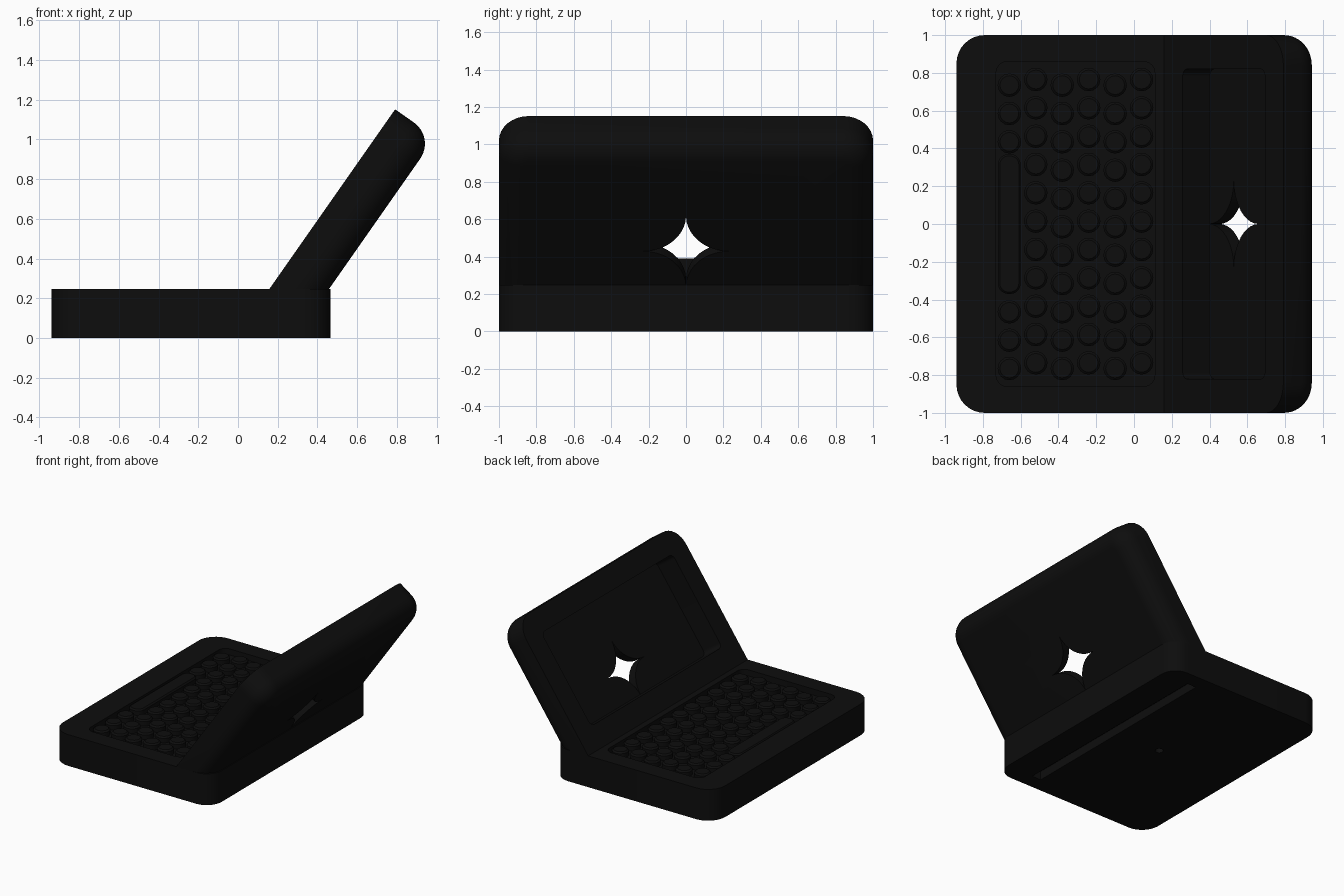
import bpy, bmesh, math
from mathutils import Vector

if "Cube" in bpy.data.objects:
    bpy.data.objects.remove(bpy.data.objects["Cube"])

black = bpy.data.materials.new("near_black")
black.diffuse_color = (0.004, 0.004, 0.004, 1)
black.use_nodes = True
black.node_tree.nodes["Principled BSDF"].inputs["Base Color"].default_value = black.diffuse_color

TILT = math.atan2(0.90, 0.63)
UP = Vector((math.cos(TILT), 0, math.sin(TILT)))       # along the lid
OUT = Vector((math.sin(TILT), 0, -math.cos(TILT)))     # through the lid, to its back
HINGE = Vector((0.16, 0, 0.25))


def flat(a, y, h):
    return Vector((a, y, h))


def lid_pos(s, y, n):
    return HINGE + UP * s + Vector((0, y, 0)) + OUT * n


def rounded(a0, a1, b, r0, r1, steps=8):
    """Rectangle outline a0..a1 by +-b with corner radii r0 (low end), r1 (high end)."""
    pts = []
    for ca, cb, r, start in ((a1 - r1, b - r1, r1, 0), (a0 + r0, b - r0, r0, 90),
                             (a0 + r0, r0 - b, r0, 180), (a1 - r1, r1 - b, r1, 270)):
        n = steps if r > 0 else 0
        for i in range(n + 1):
            t = math.radians(start + (90 * i / n if n else 0))
            pts.append((ca + r * math.cos(t), cb + r * math.sin(t)))
    return pts


def loft(name, layers, place=flat, trim=None):
    """Solid through (outline, height) layers."""
    bm = bmesh.new()
    rings = [[bm.verts.new(place(a, y, h)) for a, y in pts] for pts, h in layers]
    for lo, hi in zip(rings, rings[1:]):
        for i in range(len(lo)):
            j = (i + 1) % len(lo)
            bm.faces.new((lo[i], lo[j], hi[j], hi[i]))
    bm.faces.new(rings[0][::-1])
    bm.faces.new(rings[-1])
    if trim is not None:
        bmesh.ops.bisect_plane(bm, geom=bm.verts[:] + bm.edges[:] + bm.faces[:],
                               plane_co=(0, 0, trim), plane_no=(0, 0, 1), clear_inner=True)
        bmesh.ops.holes_fill(bm, edges=[e for e in bm.edges if e.is_boundary])
    bmesh.ops.recalc_face_normals(bm, faces=bm.faces[:])
    me = bpy.data.meshes.new(name)
    bm.to_mesh(me)
    bm.free()
    ob = bpy.data.objects.new(name, me)
    me.materials.append(black)
    bpy.context.collection.objects.link(ob)
    return ob


def cut(ob, cutter):
    mod = ob.modifiers.new("cut", 'BOOLEAN')
    mod.operation, mod.solver, mod.object = 'DIFFERENCE', 'EXACT', cutter
    bpy.context.view_layer.objects.active = ob
    bpy.ops.object.modifier_apply(modifier=mod.name)
    bpy.data.objects.remove(cutter)


def smooth(ob):
    bpy.ops.object.select_all(action='DESELECT')
    ob.select_set(True)
    bpy.context.view_layer.objects.active = ob
    bpy.ops.object.shade_smooth_by_angle(angle=math.radians(30))


def circle(x, y, r, n=20):
    return [(x + r * math.cos(math.tau * i / n), y + r * math.sin(math.tau * i / n))
            for i in range(n)]


# Base slab with keyboard tray, underside groove and small hole
outline = rounded(-0.94, 0.465, 1.0, 0.15, 0.13)
base = loft("base", [(outline, 0), (outline, 0.248)])
tray = rounded(-0.73, 0.11, 0.86, 0.06, 0.06)
cut(base, loft("tray_cutter", [(tray, 0.20), (tray, 0.4)]))
groove = rounded(0.15, 0.23, 0.88, 0, 0)
cut(base, loft("groove_cutter", [(groove, -0.1), (groove, 0.07)]))
hole = circle(-0.24, 0, 0.03)
cut(base, loft("hole_cutter", [(hole, -0.1), (hole, 0.05)]))
smooth(base)

# Lid with a rounded back edge
L, T, R = 1.1, 0.246, 0.13
layers = [(rounded(-0.05, L, 1.0, 0, 0.16), 0)]
for i in range(9):
    t = math.radians(90 * i / 8)
    ins = R * (1 - math.cos(t))
    layers.append((rounded(-0.05, L - ins, 1.0 - ins, 0, 0.16 - ins),
                   T - R + R * math.sin(t)))
lid = loft("lid", layers, lid_pos, trim=0.24)

# Screen recess
screen = rounded(0.17, 0.93, 0.82, 0.04, 0.04)
cut(lid, loft("screen_cutter", [(screen, -0.1), (screen, 0.176)], lid_pos))

# Four-pointed star window through the lid, made of concave arcs
S, star = 0.23, []
for q in range(4):
    a = math.radians(90 * q)
    for i in range(10):
        t = math.radians(90 * i / 10)
        u, v = S * (1 - math.sin(t)), S * (1 - math.cos(t))
        star.append((0.39 + u * math.cos(a) - v * math.sin(a),
                     u * math.sin(a) + v * math.cos(a)))
cut(lid, loft("star_cutter", [(star, 0.1), (star, 0.4)], lid_pos))
smooth(lid)


# Keys: rows of round caps, and a long bar in the row nearest the user
def key(name, pts, low):
    ob = loft(name, [(pts, 0.195), (pts, 0.235), (low, 0.246)])
    smooth(ob)


for row in range(6):
    x = -0.66 + row * 0.14
    for col in range(11):
        y = -0.75 + col * 0.15 + (0.015 if row % 2 else -0.015)
        if row == 0 and 2 < col < 8:
            continue
        key("key", circle(x, y, 0.062, 16), circle(x, y, 0.05, 16))
key("space_bar", rounded(-0.72, -0.60, 0.37, 0.055, 0.055),
    rounded(-0.71, -0.61, 0.36, 0.045, 0.045))
